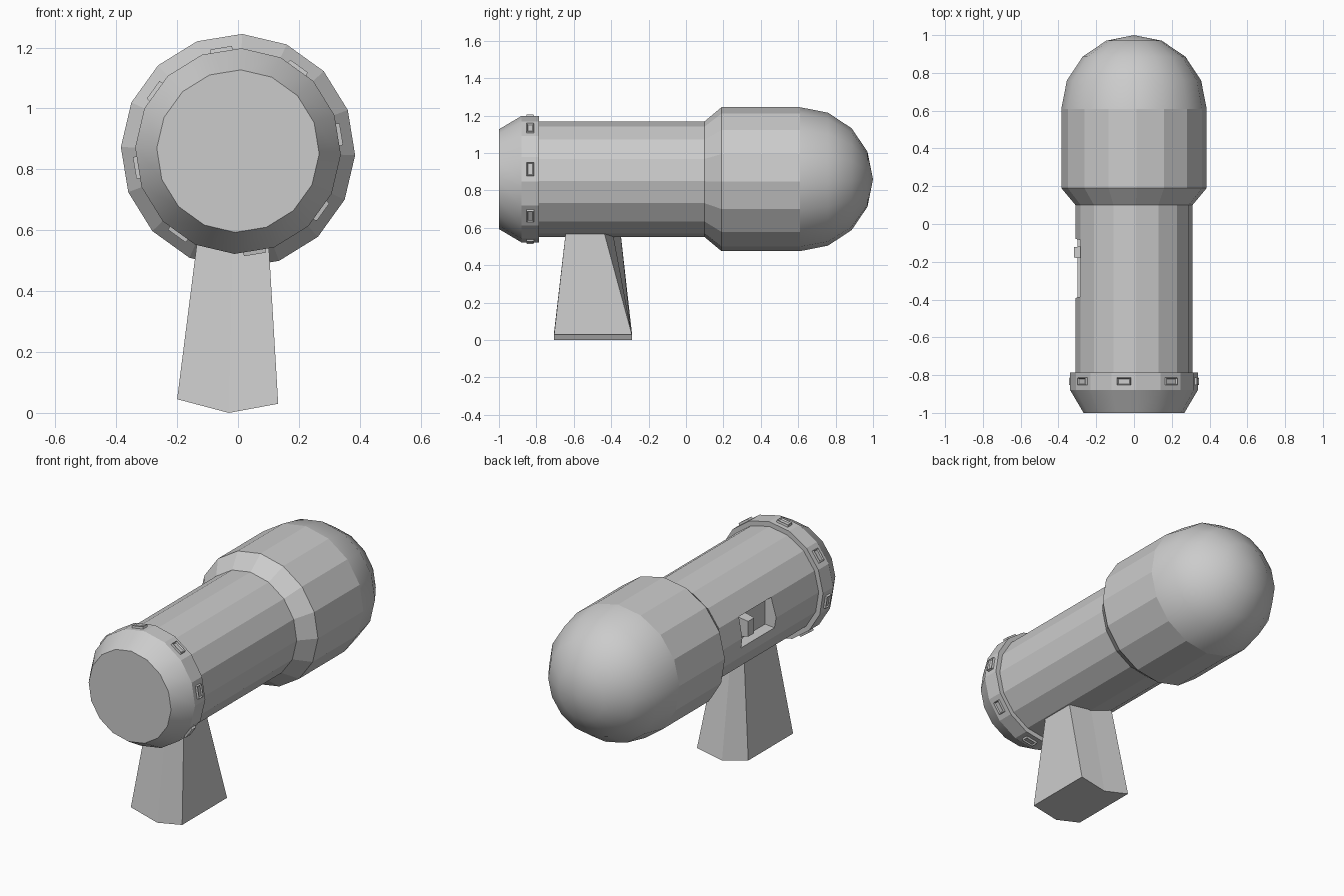
import bpy, bmesh, math
from mathutils import Matrix, Vector

if "Cube" in bpy.data.objects:
    bpy.data.objects.remove(bpy.data.objects["Cube"])

ZC = 0.86          # height of the barrel axis
SIDES = 16
TWIST = math.radians(2)


def finish(name, bm):
    bmesh.ops.recalc_face_normals(bm, faces=bm.faces)
    mesh = bpy.data.meshes.new(name)
    bm.to_mesh(mesh)
    bm.free()
    ob = bpy.data.objects.new(name, mesh)
    bpy.context.collection.objects.link(ob)
    return ob


def around(r, y, t):
    return (r * math.sin(t), y, ZC + r * math.cos(t))


def lathe(name, profile, smooth=()):
    """Closed 16-sided turning around the y axis; smooth lists band indices."""
    bm = bmesh.new()
    rings = []
    for y, r in profile:
        if r == 0:
            rings.append([bm.verts.new((0, y, ZC))] * SIDES)
        else:
            rings.append([bm.verts.new(around(r, y, TWIST + k * math.tau / SIDES))
                          for k in range(SIDES)])
    for i, (a, b) in enumerate(zip(rings, rings[1:])):
        for k in range(SIDES):
            n = (k + 1) % SIDES
            loop = list(dict.fromkeys((a[k], a[n], b[n], b[k])))
            bm.faces.new(loop).smooth = i in smooth
    for ring in (rings[0], rings[-1]):
        if ring[0] is not ring[1]:
            bm.faces.new(ring)
    return finish(name, bm)


def loft(name, lower, upper):
    """Solid between two matching outlines."""
    bm = bmesh.new()
    a = [bm.verts.new(p) for p in lower]
    b = [bm.verts.new(p) for p in upper]
    bm.faces.new(a)
    bm.faces.new(b)
    for i in range(len(a)):
        j = (i + 1) % len(a)
        bm.faces.new((a[i], a[j], b[j], b[i]))
    return finish(name, bm)


def side_rect(x, y0, y1, z0, z1):
    return [(x, y0, z0), (x, y1, z0), (x, y1, z1), (x, y0, z1)]


# Handle barrel, flared head and dome
dome = [(0.61 + 0.39 * math.sin(a), 0.385 * math.cos(a))
        for a in (math.radians(22.5 * i) for i in range(4))] + [(1.0, 0)]
barrel = lathe("barrel_and_dome",
               [(-0.85, 0.31), (0.1, 0.31), (0.19, 0.385)] + dome,
               smooth=range(3, 7))

# End cap with its collar
lathe("end_cap", [(-1.0, 0.267), (-0.88, 0.338), (-0.785, 0.338)], smooth=(0,))

# Switch pocket cut in the left side
cutter = loft("pocket_cutter", side_rect(-0.34, -0.40, -0.07, 0.80, 1.0),
              side_rect(-0.25, -0.375, -0.095, 0.825, 0.98))
cutter.hide_render = True
cutter.hide_viewport = True
cut = barrel.modifiers.new("pocket", 'BOOLEAN')
cut.operation = 'DIFFERENCE'
cut.solver = 'EXACT'
cut.object = cutter

# Slide switch
loft("slide_switch", side_rect(-0.24, -0.185, -0.115, 0.85, 0.97),
     side_rect(-0.317, -0.178, -0.122, 0.865, 0.955))

# Grip lugs: small raised frames on every second collar face
for k in range(8):
    t = TWIST - math.pi / SIDES + k * math.tau / 8
    bm = bmesh.new()
    bmesh.ops.create_cube(bm, size=1)
    bmesh.ops.scale(bm, vec=(0.08, 0.046, 0.026), verts=bm.verts)
    top = max(bm.faces, key=lambda f: f.calc_center_median().z)
    for v in top.verts:
        v.co.x *= 0.88
        v.co.y *= 0.8
    bmesh.ops.inset_individual(bm, faces=[top], thickness=0.008)
    for v in top.verts:
        v.co.z -= 0.007
    rot = Matrix.Rotation(t, 4, 'Y')
    pos = Matrix.Translation(Vector(around(0.331, -0.833, t)))
    bmesh.ops.transform(bm, matrix=pos @ rot, verts=bm.verts)
    finish(f"grip_lug_{k + 1}", bm)

# Tapered stand with a shallow V underside
loft("stand",
     [(-0.2, -0.705, 0.045), (-0.03, -0.705, 0), (0.132, -0.705, 0.03),
      (0.132, -0.29, 0.03), (-0.03, -0.29, 0), (-0.2, -0.29, 0.045)],
     [(-0.127, -0.638, 0.62), (-0.015, -0.638, 0.62), (0.097, -0.638, 0.62),
      (0.097, -0.45, 0.62), (-0.015, -0.40, 0.62), (-0.127, -0.355, 0.62)])
